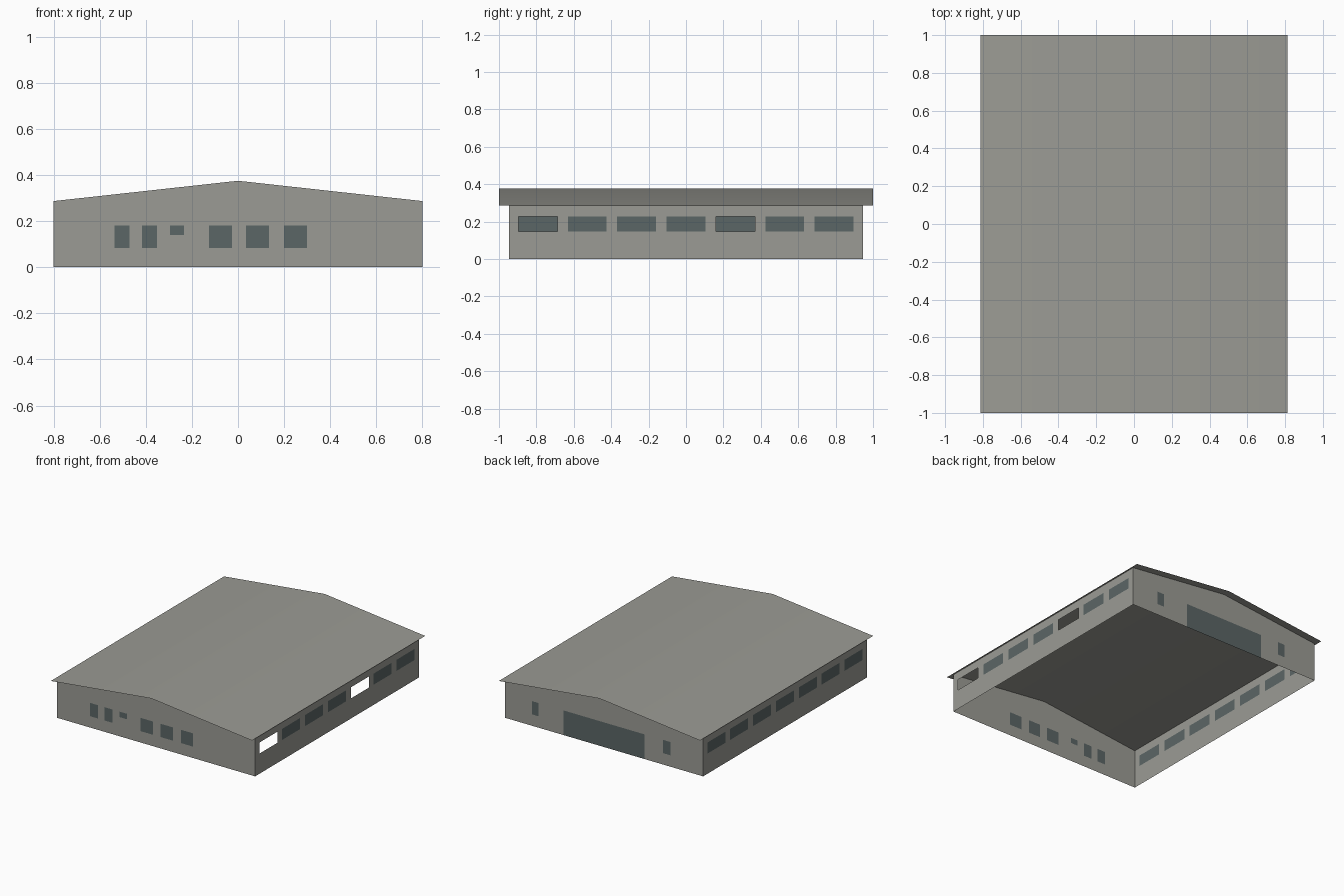
import bpy, bmesh
from math import radians
from mathutils import Matrix, Vector

cube = bpy.data.objects.get("Cube")
if cube:
    bpy.data.objects.remove(cube, do_unlink=True)


def material(name, rgb):
    m = bpy.data.materials.new(name)
    m.use_nodes = True
    m.diffuse_color = (*rgb, 1)
    m.node_tree.nodes["Principled BSDF"].inputs["Base Color"].default_value = (*rgb, 1)
    return m


GREY = material("warm_grey", (0.33, 0.33, 0.30))
GLASS = material("dark_slate_glass", (0.105, 0.132, 0.132))

HALF_X, HALF_Y = 0.80, 0.945      # wall planes
RIDGE, SLOPE = 0.375, 0.11        # roof height and fall per unit of x


def roof_z(x):
    return RIDGE - SLOPE * abs(x)


def add_object(name, bm, mats):
    mesh = bpy.data.meshes.new(name)
    bm.to_mesh(mesh)
    bm.free()
    for m in mats:
        mesh.materials.append(m)
    obj = bpy.data.objects.new(name, mesh)
    bpy.context.collection.objects.link(obj)
    return obj


def wall(name, outline, turn, distance, panes, holes=()):
    """Thin wall in the XZ plane, cut along its openings, then turned into place."""
    bm = bmesh.new()
    bm.faces.new([bm.verts.new((u, 0, z)) for u, z in outline])
    openings = list(panes) + list(holes)
    cuts = {(u, 0) for r in openings for u in r[:2]} | {(z, 2) for r in openings for z in r[2:]}
    for value, axis in sorted(cuts):
        co, no = Vector(), Vector()
        co[axis], no[axis] = value, 1
        geom = bm.verts[:] + bm.edges[:] + bm.faces[:]
        bmesh.ops.bisect_plane(bm, geom=geom, dist=1e-5, plane_co=co, plane_no=no)

    def inside(face, rects):
        c = face.calc_center_median()
        return any(a < c.x < b and lo < c.z < hi for a, b, lo, hi in rects)

    for f in bm.faces:
        f.material_index = int(inside(f, panes))
    bmesh.ops.delete(bm, geom=[f for f in bm.faces if inside(f, holes)], context='FACES')
    bm.transform(Matrix.Rotation(radians(turn), 4, 'Z') @ Matrix.Translation((0, -distance, 0)))
    return add_object(name, bm, [GREY, GLASS])


eave = roof_z(HALF_X)
gable = [(-HALF_X, 0), (HALF_X, 0), (HALF_X, eave), (0, RIDGE), (-HALF_X, eave)]
side = [(-HALF_Y, 0), (HALF_Y, 0), (HALF_Y, eave), (-HALF_Y, eave)]

# Front gable: two narrow windows, a small high one and three wide ones
LOW, HIGH = 0.083, 0.18
front_panes = [(-0.535, -0.47, LOW, HIGH), (-0.417, -0.352, LOW, HIGH), (-0.296, -0.235, 0.14, HIGH)]
front_panes += [(u, u + 0.1, LOW, HIGH) for u in (-0.126, 0.035, 0.2)]
wall("front_wall", gable, 0, HALF_Y, front_panes)

# Back gable: large door between two narrow windows
back_panes = [(-0.585, -0.53, LOW, HIGH), (-0.327, 0.327, 0, HIGH), (0.477, 0.537, LOW, HIGH)]
wall("back_wall", gable, 180, HALF_Y, back_panes)

# Long sides: seven windows each, two of them open on one side
row = [(0.264 * i - 0.104, 0.264 * i + 0.104, 0.147, 0.228) for i in range(-3, 4)]
open_bays = [row[0], row[4]]
wall("left_side_wall", side, 90, HALF_X, [r for r in row if r not in open_bays], open_bays)
wall("right_side_wall", side, 270, HALF_X, row)

# Overhanging roof sheet, softly shaded over the ridge
bm = bmesh.new()
rows = [[bm.verts.new((x, y, roof_z(x) + 0.001)) for x in (-0.813, 0, 0.813)] for y in (-1, 1)]
for i in range(2):
    bm.faces.new((rows[0][i], rows[0][i + 1], rows[1][i + 1], rows[1][i])).smooth = True
add_object("roof", bm, [GREY])
